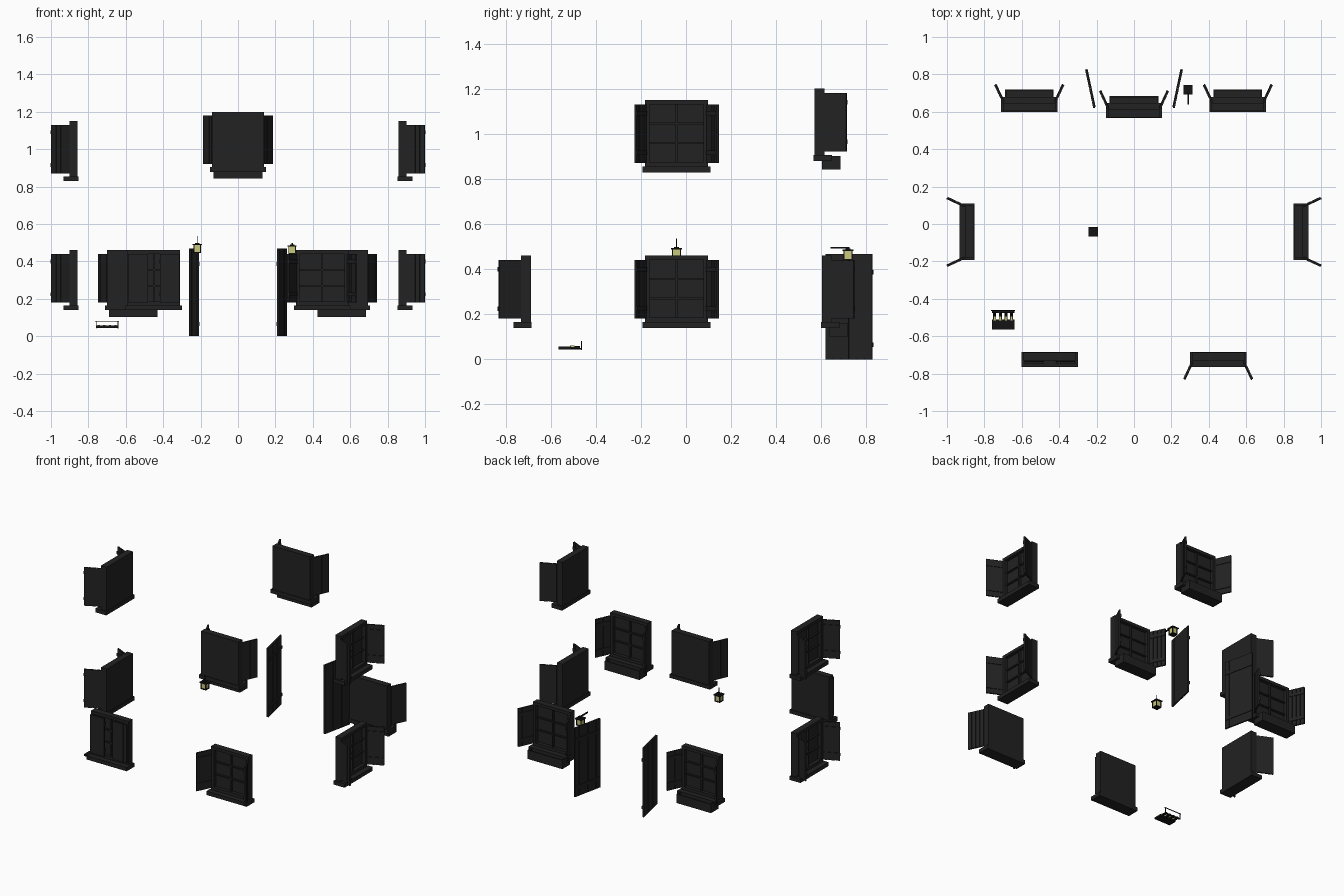
import bpy, bmesh
from math import radians, pi
from mathutils import Matrix, Vector

if "Cube" in bpy.data.objects:
    bpy.data.objects.remove(bpy.data.objects["Cube"])


def material(name, rgb):
    m = bpy.data.materials.new(name)
    m.use_nodes = True
    col = (*rgb, 1)
    m.diffuse_color = col
    m.node_tree.nodes["Principled BSDF"].inputs["Base Color"].default_value = col
    return m


DARK = material("dark_wood", (0.016, 0.016, 0.016))
IRON = material("black_iron", (0.007, 0.007, 0.007))
GLOW = material("yellow_glass", (0.58, 0.58, 0.2))


def boxes(name, parts, mat, matrix=Matrix()):
    """One object from a list of (x range, y range, z range) boxes."""
    bm = bmesh.new()
    for rng in parts:
        lo = Vector([min(r) for r in rng])
        hi = Vector([max(r) for r in rng])
        fit = Matrix.Translation((lo + hi) / 2) @ Matrix.Diagonal((*(hi - lo), 1))
        bmesh.ops.create_cube(bm, size=1, matrix=matrix @ fit)
    bmesh.ops.recalc_face_normals(bm, faces=bm.faces)
    return finish(name, bm, mat)


def finish(name, bm, mat):
    mesh = bpy.data.meshes.new(name)
    bm.to_mesh(mesh)
    bm.free()
    mesh.materials.append(mat)
    ob = bpy.data.objects.new(name, mesh)
    bpy.context.collection.objects.link(ob)
    return ob


def plank_panel(name, length, z0, z1, count, bars, side, matrix):
    """Vertical planks with cross bars on one side; hinge at the origin."""
    step = length / count
    parts = [((i * step, (i + 1) * step - 0.002), (-0.005, 0.005), (z0, z1))
             for i in range(count)]
    parts.append(((0.002, length - 0.004), (-0.003, 0.003), (z0 + 0.003, z1 - 0.003)))
    parts += [((0.004, length), (side * 0.004, side * 0.009), (z - 0.01, z + 0.01))
              for z in bars]
    boxes(name, parts, DARK, matrix)


W, H, D = 0.14, 0.295, 0.043      # window half width, height, depth


def window(name, loc, turn, shutters="open", planter=False):
    base = Matrix.Translation(loc) @ Matrix.Rotation(radians(turn), 4, "Z")
    edge = 0.02
    # frame
    boxes(name + "_frame", [
        ((-W, -W + edge), (-D, 0), (0, H)),
        ((W - edge, W), (-D, 0), (0, H)),
        ((-W + edge, W - edge), (-D, 0), (0, edge)),
        ((-W + edge, W - edge), (-D, 0), (H - edge, H))], DARK, base)
    # panes and glazing bars
    boxes(name + "_panes", [((-W + edge, W - edge), (-0.02, 0), (edge, H - edge))],
          DARK, base)
    bars = [((-0.005, 0.005), (-0.034, -0.02), (edge, H - edge))]
    for k in (1, 2):
        z = edge + (H - 2 * edge) * k / 3
        bars.append(((-W + edge, W - edge), (-0.032, -0.02), (z - 0.004, z + 0.004)))
    boxes(name + "_glazing_bars", bars, DARK, base)
    # sill
    boxes(name + "_sill", [((-0.151, 0.151), (-0.077, 0.004), (-0.026, 0))], DARK, base)
    # shutters
    if shutters:
        angle = -65 if shutters == "open" else -180
        offset = D + (0.002 if shutters == "open" else 0.01)
        for s, label in ((1, "_shutter_a"), (-1, "_shutter_b")):
            m = (base @ Matrix.Scale(s, 4, (1, 0, 0))
                 @ Matrix.Translation((W - 0.002, -offset, 0))
                 @ Matrix.Rotation(radians(angle), 4, "Z"))
            plank_panel(name + label, 0.108, 0.016, H - 0.02, 4, (0.06, 0.235), -1, m)
    # planter trough
    if planter:
        a, t, y0, y1, z0, z1 = 0.13, 0.008, -0.115, -0.032, -0.063, -0.003
        boxes(name + "_planter", [
            ((-a, a), (y0, y1), (z0, z0 + 0.035)),
            ((-a, a), (y0, y0 + t), (z0, z1)),
            ((-a, a), (y1 - t, y1), (z0, z1)),
            ((-a, -a + t), (y0, y1), (z0, z1)),
            ((a - t, a), (y0, y1), (z0, z1))], DARK, base)


LOW = 0.165
window("front_right_window", (-0.45, -0.688, LOW), 0, "closed")
window("front_left_window", (0.45, -0.688, LOW), 0)
window("back_right_window", (-0.56, 0.603, LOW), 180, planter=True)
window("back_left_window", (0.555, 0.603, LOW), 180, planter=True)
window("back_upper_window", (0, 0.57, 0.905), 180, planter=True)
for z, level in ((LOW, "lower"), (0.855, "upper")):
    window("left_" + level + "_window", (0.857, -0.042, z), 90)
    window("right_" + level + "_window", (-0.857, -0.042, z), -90)

# pair of open plank doors
for s, label in ((1, "left_door"), (-1, "right_door")):
    m = (Matrix.Scale(s, 4, (1, 0, 0)) @ Matrix.Translation((0.213, 0.62, 0))
         @ Matrix.Rotation(radians(78), 4, "Z"))
    plank_panel(label, 0.213, 0, 0.468, 6, (0.065, 0.386), 1, m)


def lantern(name, x, y, z):
    """Square lantern: base, corner posts, glass, stepped roof."""
    m = Matrix.Translation((x, y, z))
    r, h = 0.02, 0.042
    boxes(name + "_glass", [((-0.016, 0.016), (-0.016, 0.016), (0.005, h))], GLOW, m)
    parts = [((-r, r), (-r, r), (0, 0.006)),
             ((-0.025, 0.025), (-0.025, 0.025), (h, h + 0.006)),
             ((-0.012, 0.012), (-0.012, 0.012), (h + 0.006, h + 0.011))]
    for sx in (-1, 1):
        for sy in (-1, 1):
            parts.append(((sx * 0.015, sx * r), (sy * 0.015, sy * r), (0, h)))
    boxes(name + "_cage", parts, IRON, m)


# hanging lantern with its chain
lantern("hanging_lantern", -0.218, -0.042, 0.445)
boxes("hanging_lantern_chain", [((-0.22, -0.216), (-0.044, -0.04), (0.49, 0.536))], IRON)

# bracket lantern beside the doors
lantern("bracket_lantern", 0.289, 0.718, 0.438)
boxes("lantern_bracket", [((0.285, 0.293), (0.64, 0.725), (0.491, 0.498)),
                          ((0.286, 0.292), (0.715, 0.721), (0.485, 0.495))], IRON)

# small rack: tray, four upright slots, rail
boxes("rack_tray", [((-0.76, -0.64), (-0.565, -0.51), (0.044, 0.056))], IRON)
bm = bmesh.new()
slots = [-0.745 + 0.03 * i for i in range(4)]
for x in slots:
    m = Matrix.Translation((x, -0.492, 0.051)) @ Matrix.Rotation(pi / 2, 4, "X")
    bmesh.ops.create_cone(bm, cap_ends=True, segments=8, radius1=0.008,
                          radius2=0.008, depth=0.044, matrix=m)
finish("rack_bottles", bm, IRON)
boxes("rack_labels", [((x - 0.006, x + 0.006), (-0.515, -0.495), (0.052, 0.0605))
                      for x in slots], GLOW)
boxes("rack_rail", [((-0.765, -0.635), (-0.465, -0.461), (0.078, 0.082)),
                    ((-0.76, -0.756), (-0.465, -0.461), (0.042, 0.08)),
                    ((-0.644, -0.64), (-0.465, -0.461), (0.042, 0.08)),
                    ((-0.76, -0.64), (-0.475, -0.465), (0.044, 0.05))], IRON)
